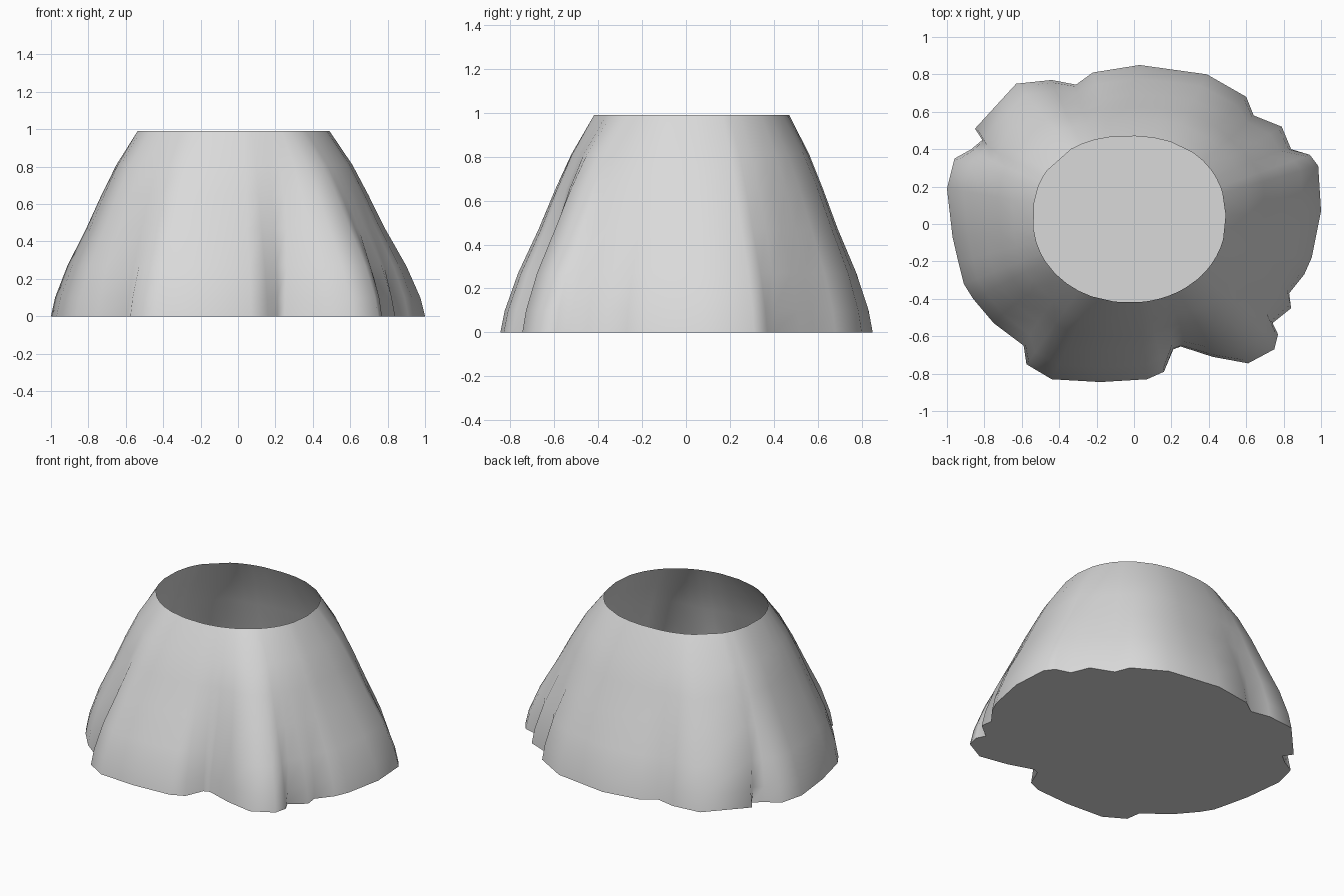
import bpy, bmesh, math
from mathutils import Vector

cube = bpy.data.objects.get("Cube")
if cube:
    bpy.data.objects.remove(cube, do_unlink=True)

# Pleated outline of the hem, counter-clockwise from the left side
HEM = [Vector(p) for p in (
    (1, .07), (.985, .31), (.94, .37), (.84, .4), (.79, .52), (.64, .58),
    (.6, .68), (.39, .8), (.21, .825), (.03, .85), (-.22, .81), (-.31, .745),
    (-.44, .77), (-.63, .75), (-.85, .51), (-.81, .45), (-.87, .4), (-.96, .35),
    (-1, .19), (-.97, -.07), (-.94, -.2), (-.91, -.32), (-.86, -.4),
    (-.75, -.53), (-.59, -.65), (-.575, -.75), (-.44, -.83), (-.18, -.845),
    (.07, -.83), (.16, -.79), (.21, -.67), (.25, -.655), (.42, -.71),
    (.61, -.745), (.75, -.67), (.77, -.59), (.74, -.53), (.84, -.45),
    (.83, -.37), (.91, -.27), (.95, -.18))]
# Height and outward flare of each ring, waist to hem
RINGS = ((.99, 0), (.81, .235), (.65, .4), (.47, .575), (.27, .8), (.1, .95), (0, 1))
CENTRE = Vector((-.025, .025))


def waist_point(p):
    """Point of the rounded waist opening in the direction of a hem point."""
    d = p - CENTRE
    power = 2.25 if d.y > 0 else 2.05
    scale = (abs(d.x / .515) ** power + abs(d.y / .445) ** power) ** (1 / power)
    return CENTRE + d / scale


def fill_notches(points, passes):
    """Push notches outwards to the line between their neighbours."""
    for _ in range(passes):
        n = len(points)
        middles = [(points[i - 1] + points[(i + 1) % n]) / 2 for i in range(n)]
        points = [max(p, m, key=lambda q: (q - CENTRE).length)
                  for p, m in zip(points, middles)]
    return points


def pleat_fade(p):
    """How fast a pleat dies out upwards: short side notches, long front folds."""
    if abs(p.x) > .7 and abs(p.y) > .25:
        return 4
    return 1.2 if p.x < -.4 else 2


def bulged(t, p):
    """Flare with some extra fullness on the diagonals."""
    d = (p - CENTRE).normalized()
    return t + .06 * abs(2 * d.x * d.y) * math.sin(math.pi * t)


full = fill_notches(HEM, 6)
waist = [waist_point(p) for p in full]

# Flared wall: the pleats deepen towards the hem
bm = bmesh.new()
rows = []
for z, t in RINGS:
    row = []
    for top, outer, hem in zip(waist, full, HEM):
        p = top.lerp(outer, bulged(t, outer)) + (hem - outer) * t ** pleat_fade(hem)
        row.append(bm.verts.new((p.x, p.y, z)))
    rows.append(row)
count = len(HEM)
for upper, lower in zip(rows, rows[1:]):
    for i in range(count):
        j = (i + 1) % count
        bm.faces.new((lower[i], lower[j], upper[j], upper[i]))

# Flat base closing the hem; the waist stays open
bm.faces.new(list(reversed(rows[-1])))

mesh = bpy.data.meshes.new("flared_skirt")
bm.to_mesh(mesh)
bm.free()
skirt = bpy.data.objects.new("flared_skirt", mesh)
bpy.context.collection.objects.link(skirt)

# Plain grey material
grey = bpy.data.materials.new("light grey")
grey.use_nodes = True
colour = (.7, .7, .7, 1)
grey.diffuse_color = colour
grey.node_tree.nodes["Principled BSDF"].inputs["Base Color"].default_value = colour
mesh.materials.append(grey)

# Soft shading with a crisp hem
bpy.ops.object.select_all(action="DESELECT")
skirt.select_set(True)
bpy.context.view_layer.objects.active = skirt
bpy.ops.object.shade_smooth_by_angle(angle=math.radians(75))
